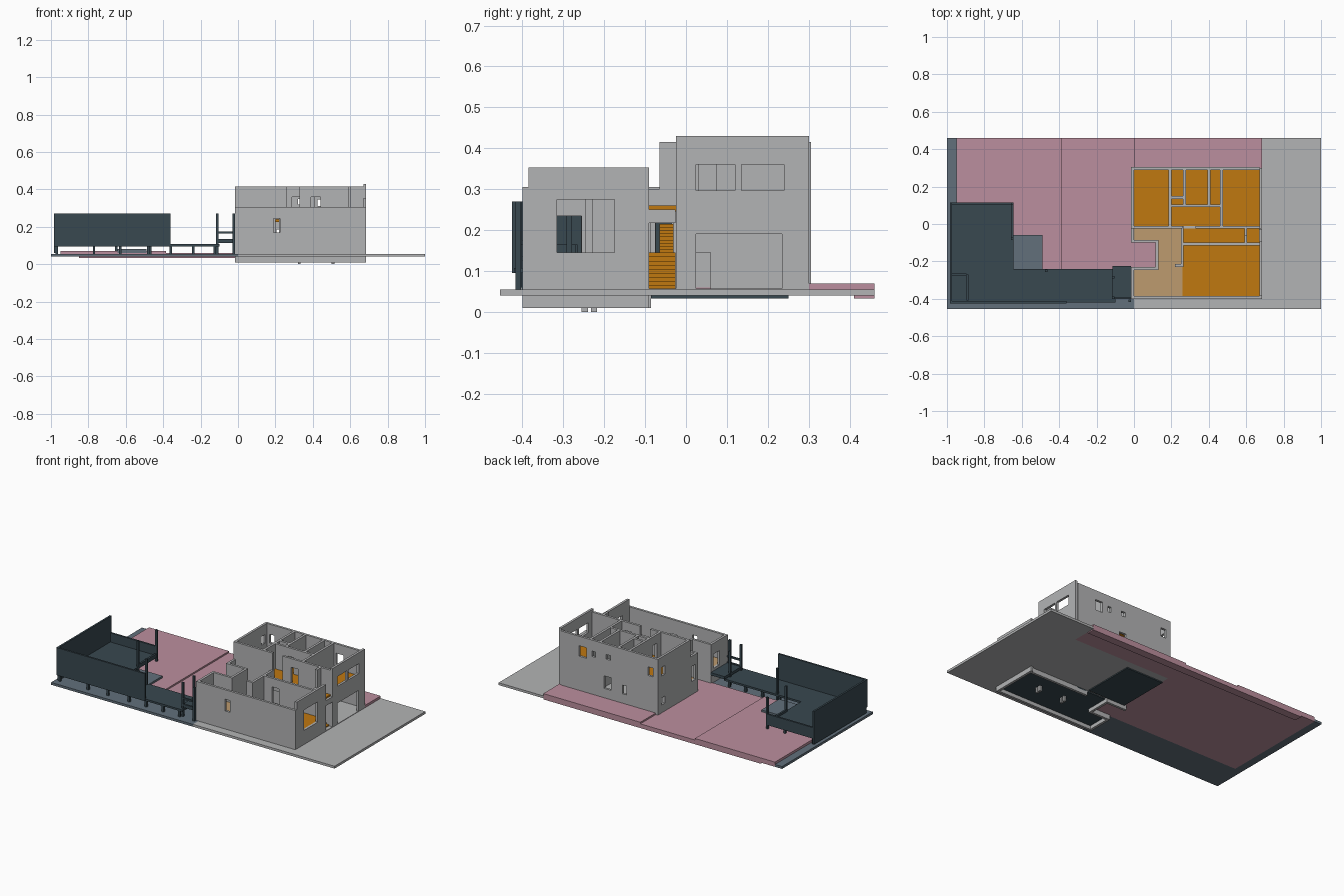
import bpy, bmesh
from mathutils import Vector

cube = bpy.data.objects.get("Cube")
if cube:
    bpy.data.objects.remove(cube, do_unlink=True)


def material(name, r, g, b):
    m = bpy.data.materials.new(name)
    m.use_nodes = True
    m.diffuse_color = (r, g, b, 1)
    m.node_tree.nodes["Principled BSDF"].inputs["Base Color"].default_value = (r, g, b, 1)
    return m


GREY = material("light grey", .45, .455, .46)
DARK = material("dark slate", .04, .065, .08)
SLATE = material("slate", .122, .162, .198)
PINK = material("dusty pink", .50, .275, .342)
ORANGE = material("orange", .53, .188, .005)
TAN = material("tan", .51, .328, .156)


def finish(name, bm, mat):
    me = bpy.data.meshes.new(name)
    bmesh.ops.recalc_face_normals(bm, faces=bm.faces)
    bm.to_mesh(me)
    bm.free()
    me.materials.append(mat)
    ob = bpy.data.objects.new(name, me)
    bpy.context.collection.objects.link(ob)
    return ob


def box(name, mat, x, y, z):
    bm = bmesh.new()
    bmesh.ops.create_cube(bm, size=1)
    for v in bm.verts:
        v.co = Vector([a + (b - a) * (c + .5) for (a, b), c in zip((x, y, z), v.co)])
    return finish(name, bm, mat)


def wall(name, along, span, at, z, holes=(), mat=GREY, thick=.015):
    """Wall along 'x' or 'y', starting at the given offset; holes are (u0, u1, z0, z1)."""
    us = sorted(set(span) | {u for h in holes for u in h[:2]})
    zs = sorted(set(z) | {v for h in holes for v in h[2:]})

    def solid(i, j):
        if not (0 <= i < len(us) - 1 and 0 <= j < len(zs) - 1):
            return False
        u, v = (us[i] + us[i + 1]) / 2, (zs[j] + zs[j + 1]) / 2
        return not any(a < u < b and c < v < d for a, b, c, d in holes)

    bm = bmesh.new()

    def quad(*pts):
        bm.faces.new([bm.verts.new((u, t, v) if along == "x" else (t, u, v)) for u, t, v in pts])

    t0, t1 = at, at + thick
    for i in range(len(us) - 1):
        for j in range(len(zs) - 1):
            if not solid(i, j):
                continue
            a, b, c, d = us[i], us[i + 1], zs[j], zs[j + 1]
            for t in (t0, t1):
                quad((a, t, c), (b, t, c), (b, t, d), (a, t, d))
            for di, u in ((-1, a), (1, b)):
                if not solid(i + di, j):
                    quad((u, t0, c), (u, t1, c), (u, t1, d), (u, t0, d))
            for dj, v in ((-1, c), (1, d)):
                if not solid(i, j + dj):
                    quad((a, t0, v), (b, t0, v), (b, t1, v), (a, t1, v))
    bmesh.ops.remove_doubles(bm, verts=bm.verts, dist=.0001)
    return finish(name, bm, mat)


BASE, LOW, HIGH, MID, UP = .055, .305, .415, .145, .255
G = (.04, BASE)

# Ground plates
box("drive", GREY, (.685, 1), (-.455, .46), G)
box("front_path", GREY, (0, .685), (-.455, -.4), G)
box("house_base", GREY, (0, .685), (-.1, .3), (.04, .058))
box("left_strip", SLATE, (-1, -.95), (-.455, .46), G)
box("front_strip", SLATE, (-.95, 0), (-.455, -.24), G)
box("slate_patio", SLATE, (-.645, -.49), (-.24, -.06), (.06, .082))

# Pink terrace
box("terrace_left", PINK, (-.95, -.385), (-.24, .46), (.04, .07))
box("terrace_right", PINK, (-.385, 0), (-.24, .46), (.04, .06))
box("terrace_back", PINK, (0, .685), (.3, .46), (.04, .07))
box("courtyard", PINK, (0, .115), (-.24, -.1), (.04, .06))
box("terrace_skirt", PINK, (-.85, .685), (.41, .46), (.033, .045))

# Front wing: outer walls, footing and courtyard walls
F = (.01, LOW)
wall("wing_front_wall", "x", (-.015, .685), -.4, F, [(.19, .225, .17, .245)])
wall("wing_right_wall", "y", (-.385, -.09), .67, (.01, .353), [(-.315, -.175, MID, .275)])
wall("wing_left_wall", "y", (-.385, -.23), -.015, F, [(-.315, -.255, MID, .235)])
wall("court_front_wall", "x", (0, .115), -.245, F)
wall("court_right_wall", "y", (-.245, -.085), .115, F)
wall("court_back_wall", "x", (-.015, .115), -.1, F)
wall("corridor_wall", "x", (.26, .67), -.115, F, [(.32, .37, MID, .25)])
wall("wing_divider", "y", (-.23, -.01), .25, (.05, LOW), [(-.09, -.03, MID, .24)])
wall("divider_foot", "x", (.22, .25), -.23, (.05, LOW))
for x in (.32, .5):
    for y in (-.255, -.232):
        box("drain_foot", GREY, (x, x + .015), (y, y + .015), (0, .04))

# Front wing floors
box("dining_floor", TAN, (0, .26), (-.385, -.245), (.13, MID))
box("hall_floor", TAN, (.13, .26), (-.245, -.01), (.13, MID))
box("entry_floor", TAN, (0, .13), (-.085, -.01), (.13, MID))
box("living_floor", ORANGE, (.26, .67), (-.385, -.115), (.13, MID))
box("wing_underside", DARK, (.13, .67), (-.385, -.1), (.033, .05))
box("wing_underside_left", DARK, (0, .13), (-.385, -.245), (.033, .05))
box("house_underside", DARK, (0, .26), (-.085, .25), (.033, .042))

# Two-storey block: outer walls
H = (BASE, HIGH)
wall("block_right_wall", "y", (-.025, .3), .67, (BASE, .43),
     [(.025, .12, .297, .36), (.135, .24, .297, .36), (.025, .235, BASE, .19)])
wall("block_back_wall", "x", (-.015, .67), .29, H,
     [(.49, .54, .288, .355), (.425, .45, .31, .345), (.32, .35, .32, .35),
      (.02, .055, .295, .35), (.315, .365, .13, .21), (.205, .235, .13, .185)])
wall("block_left_wall", "y", (-.025, .29), -.015, H,
     [(.235, .27, .295, .35), (.235, .27, .11, .155)])
wall("entry_left_wall", "y", (-.085, -.025), -.015, (BASE, LOW), [(-.075, -.035, MID, .24)])
wall("block_front_left", "x", (0, .26), -.025, H, [(.2, .245, MID, .24)])
wall("block_front_right", "x", (.33, .67), -.025, H, [(.39, .44, UP, .36)])
wall("block_front_lower", "x", (.26, .33), -.025, (BASE, UP))

# Upper floors and balcony over the entry
box("bedroom_floor", ORANGE, (0, .67), (-.01, .29), (.225, UP))
box("landing_floor", ORANGE, (.26, .67), (-.1, -.025), (.245, .26))
box("balcony_beam", GREY, (.26, .685), (-.092, -.026), (.217, .25))
wall("balcony_wall", "y", (-.065, -.025), .59, (.26, HIGH))
wall("balcony_low_wall", "y", (-.1, -.065), .59, (.26, .3))

# Upper partitions
U = (UP, HIGH)
for x, y0, y1, door in ((.185, -.01, .29, .03), (.262, .1, .29, None),
                        (.393, .1, .29, None), (.46, -.01, .29, .03)):
    hole = [(door, door + .045, UP, .36)] if door else []
    wall("room_partition", "y", (y0, y1), x, U, hole)
wall("passage_wall", "x", (.2, .46), .09, U, [(.29, .33, UP, .36), (.41, .445, UP, .36)])
wall("closet_wall", "x", (.2, .262), .135, U)
wall("garage_inner_wall", "y", (-.01, .29), .46, (BASE, .225), [(.025, .06, BASE, MID)])

# Stairs from the entry, wide flight and then narrow flight
STEPS = 9
for i in range(STEPS):
    x = .66 - i * .018
    box("entry_step", ORANGE, (x - .018, x), (-.09, -.026), (BASE, BASE + (i + 1) * .01))
    x -= STEPS * .018
    box("upper_step", ORANGE, (x - .018, x), (-.065, -.03), (MID, MID + (i + 1) * .0078))

# Raised deck with screens
D = (.095, .107)
box("deck_main", DARK, (-.985, -.645), (-.42, .115), D)
box("deck_walk", DARK, (-.645, -.1), (-.42, -.24), D)
box("deck_step", DARK, (-.115, -.017), (-.4, -.225), (.113, .13))
wall("deck_front_screen", "x", (-.985, -.36), -.425, (.095, .27), mat=DARK, thick=.012)
wall("deck_left_screen", "y", (-.413, .115), -.985, (.06, .27), mat=DARK, thick=.012)
wall("deck_back_parapet", "x", (-.973, -.645), .103, (.095, .165), mat=DARK, thick=.012)
wall("deck_side_parapet", "y", (-.08, .103), -.657, (.095, .12), mat=DARK, thick=.012)
wall("deck_bench_side", "y", (-.41, -.27), -.895, (.107, .165), mat=DARK, thick=.01)
wall("deck_bench_back", "x", (-.973, -.895), -.275, (.107, .165), mat=DARK, thick=.01)


def post(name, x, y, top, size=.013):
    box(name, DARK, (x - size / 2, x + size / 2), (y - size / 2, y + size / 2), (.05, top))


for x, y in ((-.47, -.25), (-.65, -.08), (-.65, .108), (-.112, -.395), (-.112, -.285), (-.022, -.41)):
    post("tall_post", x, y, .27)
for x in (-.97, -.77, -.63, -.48, -.36, -.24, -.125):
    for y in (-.41, -.26):
        post("deck_leg", x, y, .1)
for x in (-.97, -.77):
    for y in (-.08, .1):
        post("deck_leg", x, y, .1)
for z in (.125, .165):
    box("gate_rail", DARK, (-.11, -.016), (-.402, -.39), (z, z + .01))
